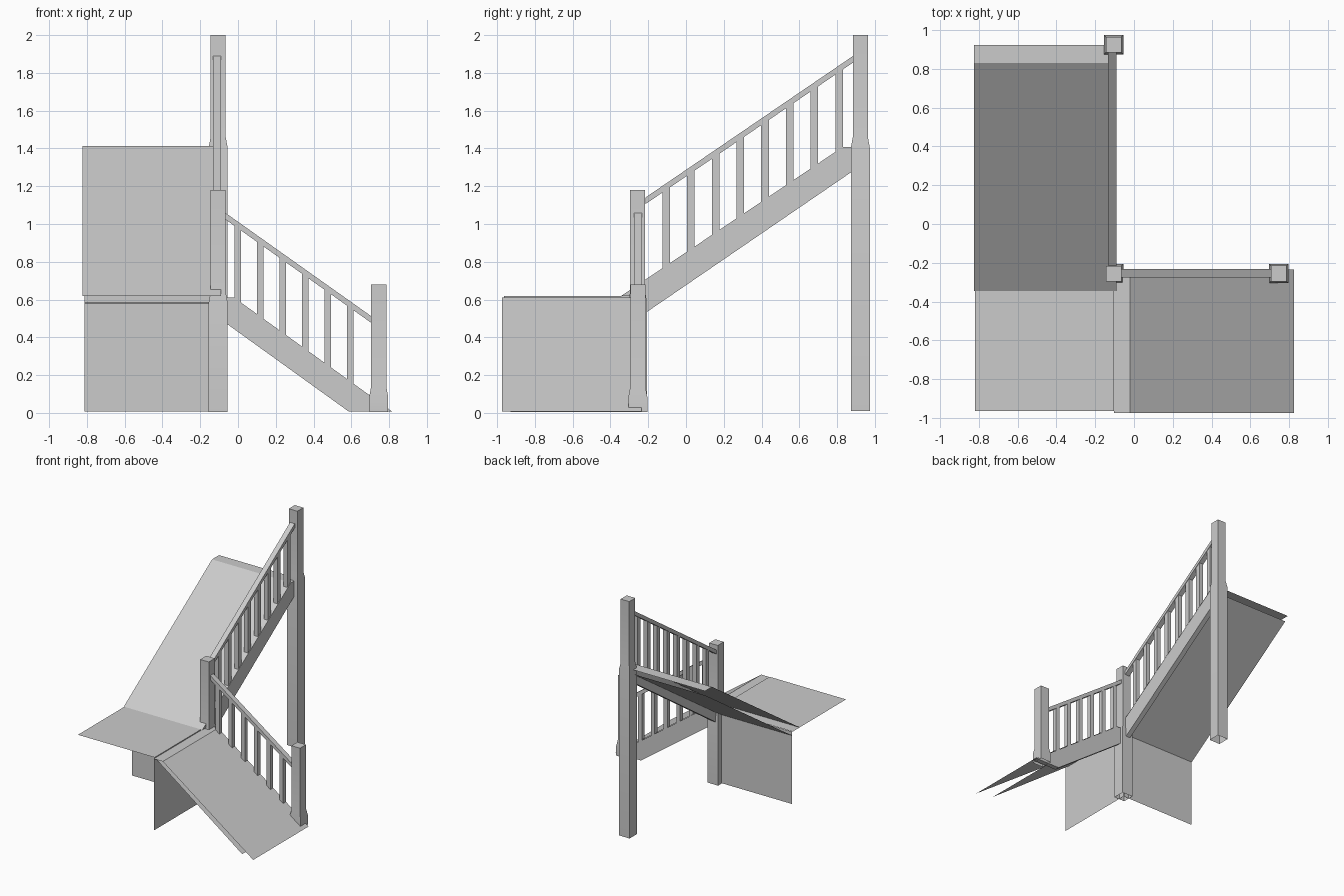
import bpy, bmesh, math

cube = bpy.data.objects.get("Cube")
if cube:
    bpy.data.objects.remove(cube)

grey = bpy.data.materials.new("plain grey")
grey.use_nodes = True
grey.diffuse_color = (0.6, 0.6, 0.6, 1)
grey.node_tree.nodes["Principled BSDF"].inputs["Base Color"].default_value = (0.6, 0.6, 0.6, 1)


def finish(name, bm):
    bmesh.ops.recalc_face_normals(bm, faces=bm.faces[:])
    mesh = bpy.data.meshes.new(name)
    bm.to_mesh(mesh)
    bm.free()
    mesh.materials.append(grey)
    obj = bpy.data.objects.new(name, mesh)
    bpy.context.collection.objects.link(obj)
    return obj


def sweep(name, profile, axis, lo, hi, closed=True):
    """Extrude a (run, z) profile across lo..hi; axis is the run direction."""
    bm = bmesh.new()
    place = (lambda r, c, z: (r, c, z)) if axis == "x" else (lambda r, c, z: (c, r, z))
    a = [bm.verts.new(place(r, lo, z)) for r, z in profile]
    b = [bm.verts.new(place(r, hi, z)) for r, z in profile]
    n = len(profile)
    for i in range(n if closed else n - 1):
        j = (i + 1) % n
        bm.faces.new((a[i], a[j], b[j], b[i]))
    if closed:
        bm.faces.new(a)
        bm.faces.new(b)
    return finish(name, bm)


def post(name, x, y, bottom, top):
    """Square newel, open underneath, with a wider base and a soft shoulder."""
    bm = bmesh.new()
    rings = []
    for half, z in ((0.05, bottom), (0.05, top - 0.595), (0.04, top - 0.54), (0.04, top)):
        rings.append([bm.verts.new((x + sx * half, y + sy * half, z))
                      for sx, sy in ((-1, -1), (1, -1), (1, 1), (-1, 1))])
    for r, s in zip(rings, rings[1:]):
        for i in range(4):
            j = (i + 1) % 4
            bm.faces.new((r[i], r[j], s[j], s[i]))
    bm.faces.new(rings[-1])
    obj = finish(name, bm)
    bpy.ops.object.select_all(action="DESELECT")
    obj.select_set(True)
    bpy.context.view_layer.objects.active = obj
    bpy.ops.object.shade_smooth_by_angle(angle=math.radians(30))


def flight(name, axis, lo, hi, rail, foot, head, first, step, count, half):
    """Handrail and balusters; foot and head are (run, z) points on the stringer top."""
    (r0, z0), (r1, z1) = rail
    sweep(name + "_handrail", [(r0, z0 - 0.035), (r1, z1 - 0.035), (r1, z1), (r0, z0)], axis, lo, hi)
    slope = (z1 - z0) / (r1 - r0)
    tread = (head[1] - foot[1]) / (head[0] - foot[0])
    for i in range(count):
        c = first + step * i
        top = [(r, z0 - 0.03 + slope * (r - r0)) for r in (c + half, c - half)]
        base = [(r, foot[1] - 0.005 + tread * (r - foot[0])) for r in (c - half, c + half)]
        sweep(f"{name}_baluster_{i + 1}", base + top, axis, lo + 0.004, hi - 0.004)


# Newel posts
post("lower_newel", 0.745, -0.255, 0.005, 0.68)
post("middle_newel", -0.105, -0.256, 0.005, 1.18)
post("upper_newel", -0.105, 0.923, 0.01, 2.0)

# Lower flight
sweep("lower_stringer", [(-0.06, 0.61), (-0.02, 0.61), (0.815, 0.008), (0.585, 0.008), (-0.06, 0.472)],
      "x", -0.276, -0.235)
sweep("lower_ramp", [(-0.104, 0.612), (-0.02, 0.612), (0.823, 0.008)], "x", -0.973, -0.235, False)
sweep("lower_soffit", [(-0.1, 0.582), (0.69, 0.005)], "x", -0.93, -0.25, False)
flight("lower", "x", -0.276, -0.232, ((-0.068, 1.06), (0.708, 0.51)),
       (0.82, 0.01), (-0.02, 0.612), -0.001, 0.119, 6, 0.0175)

# Landing, its small edge step and the two walls beneath it
sweep("landing", [(-0.963, 0.62), (-0.253, 0.62)], "y", -0.818, -0.104, False)
sweep("landing_edge", [(-0.104, 0.61), (-0.104, 0.62)], "x", -0.963, -0.253, False)
sweep("side_wall", [(-0.104, 0.008), (-0.104, 0.612)], "x", -0.973, -0.253, False)
sweep("back_wall", [(-0.253, 0.008), (-0.253, 0.618)], "y", -0.812, -0.106, False)

# Upper flight
sweep("upper_stringer", [(-0.345, 0.618), (0.83, 1.408), (0.88, 1.408), (0.88, 1.278), (-0.215, 0.529),
                         (-0.215, 0.618)], "y", -0.133, -0.091)
sweep("upper_ramp", [(-0.345, 0.62), (0.83, 1.412), (0.923, 1.412)], "y", -0.823, -0.091, False)
sweep("upper_soffit", [(-0.26, 0.58), (0.905, 1.366)], "y", -0.812, -0.131, False)
flight("upper", "y", -0.133, -0.089, ((-0.215, 1.14), (0.885, 1.89)),
       (-0.34, 0.62), (0.83, 1.412), -0.105, 0.1308, 8, 0.02)
